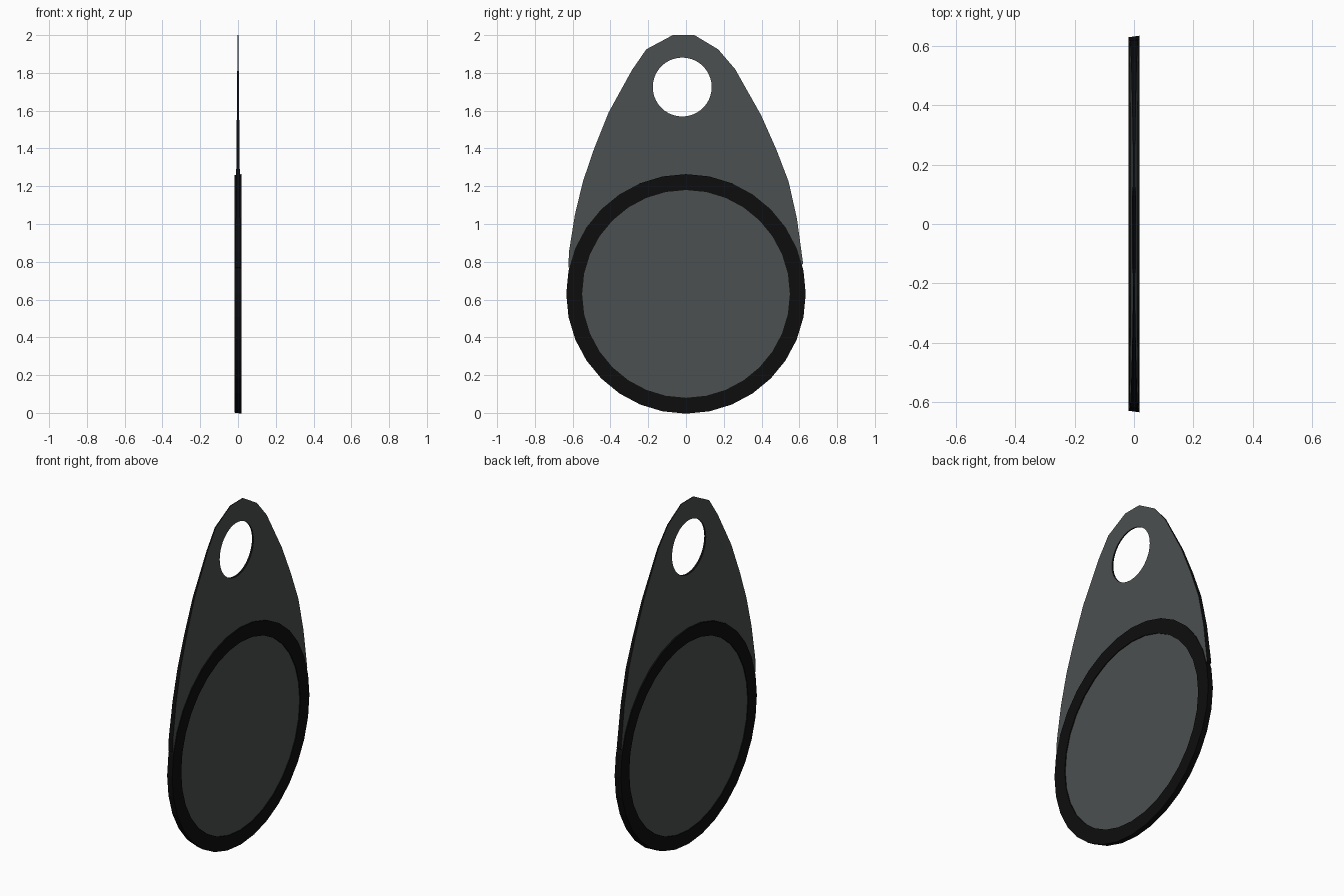
import bpy, bmesh
from math import sin, cos, radians, pi

if "Cube" in bpy.data.objects:
    bpy.data.objects.remove(bpy.data.objects["Cube"])

CZ = 0.63  # height of the ring centre


def material(name, rgb):
    m = bpy.data.materials.new(name)
    m.diffuse_color = (*rgb, 1)
    m.use_nodes = True
    m.node_tree.nodes["Principled BSDF"].inputs["Base Color"].default_value = m.diffuse_color
    return m


face_grey = material("face_grey", (0.07, 0.079, 0.08))
rim_black = material("rim_black", (0.004, 0.004, 0.004))


def finish(bm, name, mats):
    bmesh.ops.recalc_face_normals(bm, faces=bm.faces)
    me = bpy.data.meshes.new(name)
    bm.to_mesh(me)
    bm.free()
    for m in mats:
        me.materials.append(m)
    ob = bpy.data.objects.new(name, me)
    bpy.context.collection.objects.link(ob)
    return ob


def circle(r, n, y=0.0, z=CZ):
    return [(y + r * cos(2 * pi * i / n), z + r * sin(2 * pi * i / n)) for i in range(n)]


def slab(name, loops, half):
    """Flat plate in the YZ plane; half(z) gives its half thickness."""
    bm = bmesh.new()
    edges = []
    for pts in loops:
        vs = [bm.verts.new((0, y, z)) for y, z in pts]
        edges += [bm.edges.new((v, vs[(i + 1) % len(vs)])) for i, v in enumerate(vs)]
    bmesh.ops.triangle_fill(bm, use_beauty=True, use_dissolve=False,
                            edges=edges, normal=(1, 0, 0))
    first = list(bm.verts)
    ext = bmesh.ops.extrude_face_region(bm, geom=list(bm.faces), use_keep_orig=True)
    for v in first:
        v.co.x = -half(v.co.z)
    for g in ext["geom"]:
        if isinstance(g, bmesh.types.BMVert):
            g.co.x = half(g.co.z)
    bm.normal_update()
    for f in bm.faces:
        f.material_index = 0 if abs(f.normal.x) > 0.7 else 1
    return finish(bm, name, [face_grey, rim_black])


# Black ring, 32 sides, rectangular section
bm = bmesh.new()
section = [(0.55, -0.018), (0.629, -0.018), (0.634, 0.018), (0.55, 0.018)]
rings = [[bm.verts.new((x, y, z)) for y, z in circle(r, 32)] for r, x in section]
for k in range(4):
    a, b = rings[k], rings[(k + 1) % 4]
    for i in range(32):
        j = (i + 1) % 32
        bm.faces.new((a[i], a[j], b[j], b[i]))
finish(bm, "ring", [rim_black])

# Round panel inside the ring
slab("round_panel", [circle(0.57, 32)], lambda z: 0.013)

# Tapered hanging tab with hole; its lower edge hides inside the ring
outline = [(0.62, 0.79), (0.587, 1.03), (0.543, 1.225), (0.478, 1.395), (0.397, 1.577),
           (0.26, 1.82), (0.17, 1.925), (0.045, 2.0), (-0.07, 2.0), (-0.21, 1.925),
           (-0.286, 1.815), (-0.41, 1.59), (-0.486, 1.40), (-0.545, 1.227),
           (-0.588, 1.05), (-0.62, 0.85), (-0.622, 0.77)]
arc = [(0.59 * cos(radians(a)), CZ + 0.59 * sin(radians(a))) for a in range(168, 11, -12)]
slab("hanging_tab", [outline + arc, circle(0.156, 40, -0.02, 1.725)],
     lambda z: 0.016 - 0.0102 * (z - CZ))
